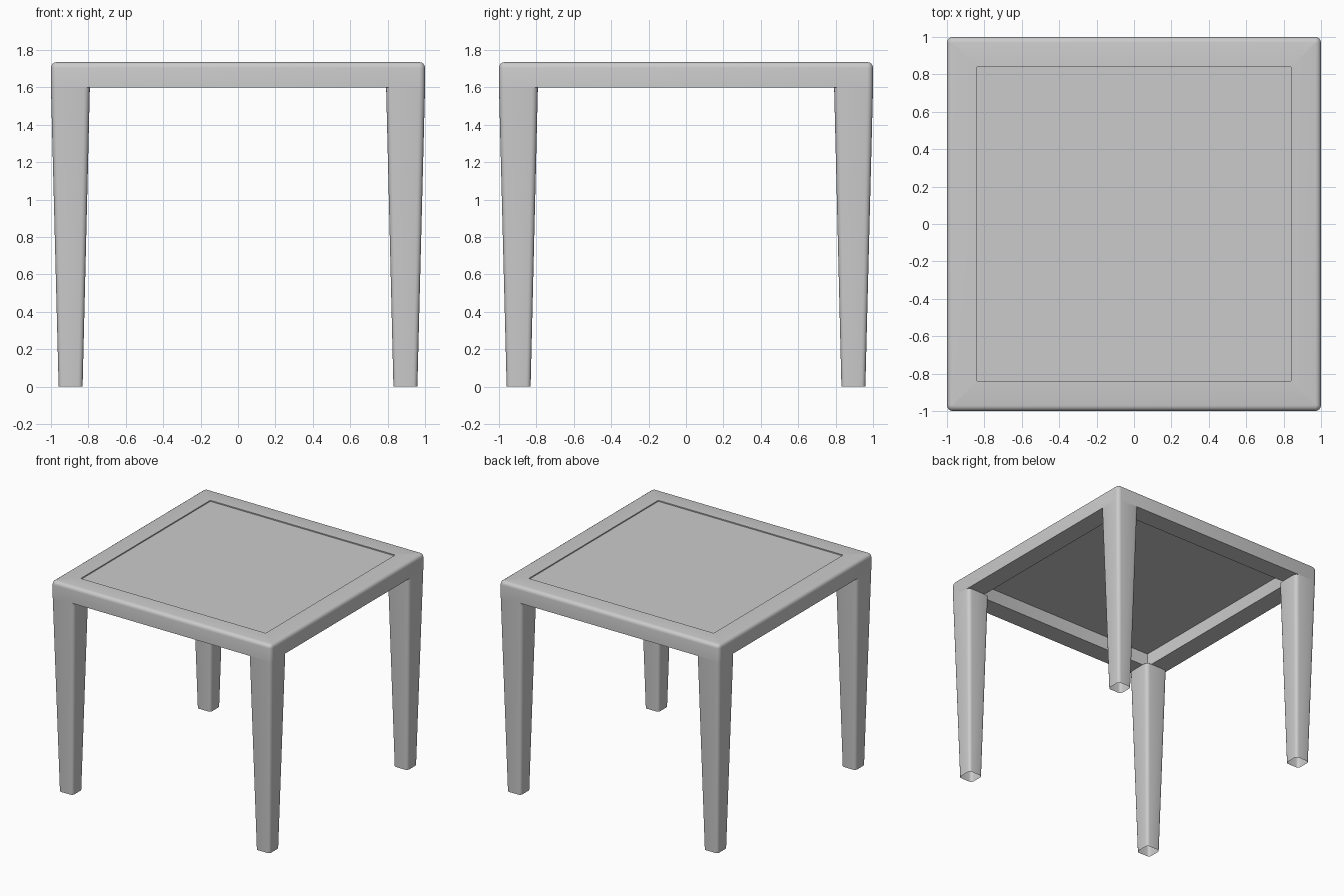
import bpy, bmesh, math

if "Cube" in bpy.data.objects:
    bpy.data.objects.remove(bpy.data.objects["Cube"])


def ring(bm, cx, cy, half, r, z, seg=4):
    """One horizontal rounded-square loop of vertices."""
    verts = []
    for k, (sx, sy) in enumerate([(1, 1), (-1, 1), (-1, -1), (1, -1)]):
        for i in range(seg + 1):
            a = math.radians(90 * k + 90 * i / seg)
            verts.append(bm.verts.new((cx + sx * (half - r) + r * math.cos(a),
                                       cy + sy * (half - r) + r * math.sin(a), z)))
    return verts


def loft(name, sections, closed=False):
    """Skin a stack of rounded squares given as (cx, cy, half, radius, z)."""
    bm = bmesh.new()
    rings = [ring(bm, *s) for s in sections]
    pairs = list(zip(rings, rings[1:]))
    if closed:
        pairs.append((rings[-1], rings[0]))
    for lo, hi in pairs:
        n = len(lo)
        for i in range(n):
            j = (i + 1) % n
            bm.faces.new((lo[i], lo[j], hi[j], hi[i]))
    me = bpy.data.meshes.new(name)
    bm.to_mesh(me)
    bm.free()
    ob = bpy.data.objects.new(name, me)
    bpy.context.collection.objects.link(ob)
    bpy.ops.object.select_all(action='DESELECT')
    ob.select_set(True)
    bpy.context.view_layer.objects.active = ob
    bpy.ops.object.shade_smooth_by_angle(angle=math.radians(35))
    return ob


UNDER, TOP, INNER, R = 1.6, 1.735, 0.84, 0.03

# Table-top frame: square rim with rounded upper edge and corners
profile = [(0, 0, 1.0, R + 0.002, UNDER)]
for i in range(5):
    a = math.radians(90 * i / 4)
    inset = R * (1 - math.cos(a))
    profile.append((0, 0, 1 - inset, R - inset + 0.002, TOP - R + R * math.sin(a)))
profile += [(0, 0, INNER, 0.002, TOP), (0, 0, INNER, 0.002, UNDER)]
loft("top_frame", profile, closed=True)

# Thin inset panel, slightly below the rim
bpy.ops.mesh.primitive_cube_add(size=1, location=(0, 0, 1.719))
panel = bpy.context.object
panel.name = "top_panel"
panel.scale = (2 * INNER, 2 * INNER, 0.014)

# Four tapered hollow legs, open at the foot
for side, sx in (("left", -1), ("right", 1)):
    for end, sy in (("front", -1), ("back", 1)):
        loft(f"{end}_{side}_leg", [
            (sx * 0.895, sy * 0.895, 0.064, 0.024, 0),
            (sx * 0.896, sy * 0.896, 0.104, 0.032, UNDER)])
